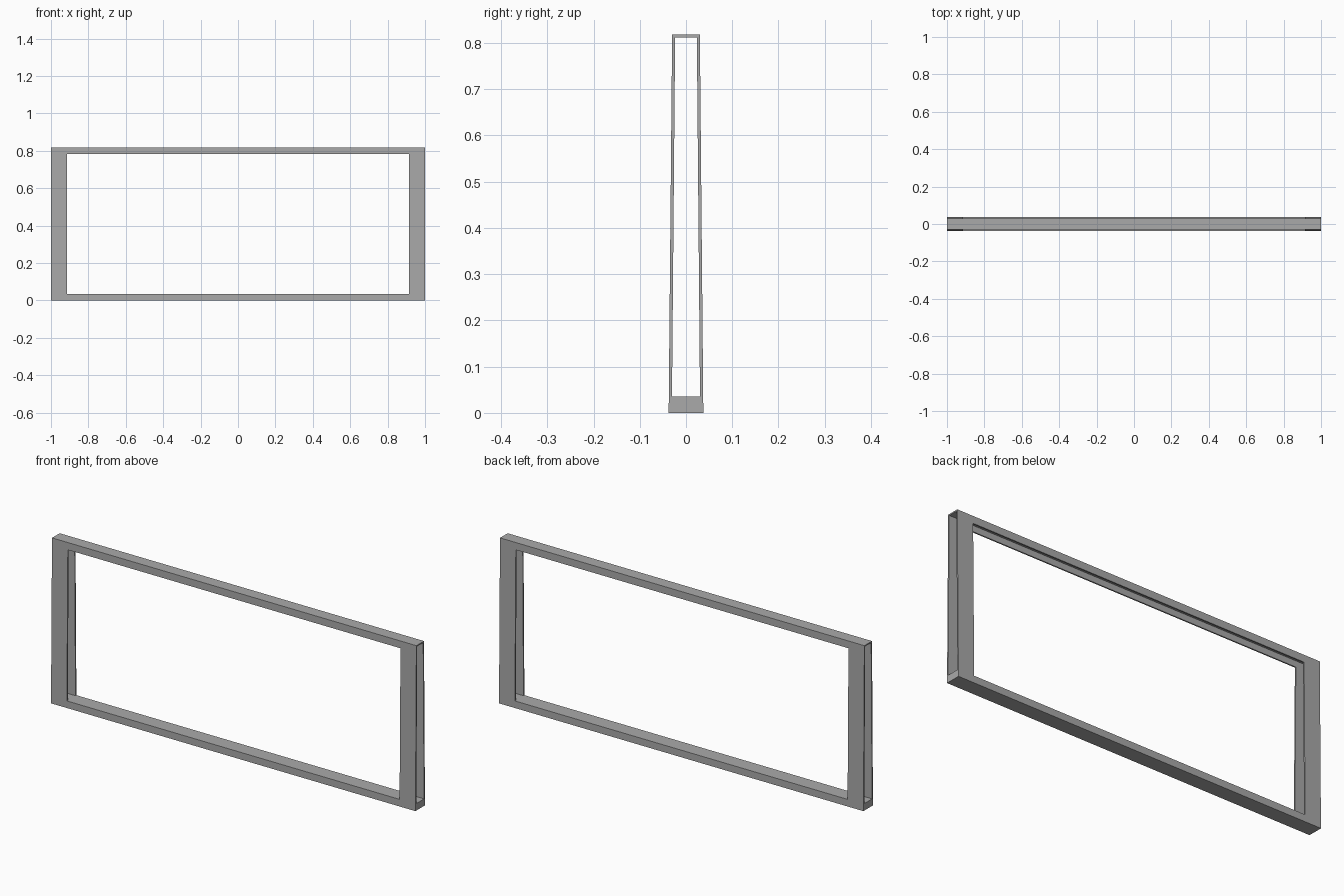
import bpy
import bmesh

if "Cube" in bpy.data.objects:
    bpy.data.objects.remove(bpy.data.objects["Cube"], do_unlink=True)

# Single grey material
grey = bpy.data.materials.new("plain grey")
grey.use_nodes = True
colour = (0.40, 0.40, 0.40, 1)
grey.diffuse_color = colour
grey.node_tree.nodes["Principled BSDF"].inputs["Base Color"].default_value = colour


def tapered_bar(name, half_x, z0, z1, half_y0, half_y1):
    """Block along x whose depth changes from half_y0 at z0 to half_y1 at z1."""
    bm = bmesh.new()
    bmesh.ops.create_cube(bm, size=2)
    for v in bm.verts:
        low = v.co.z < 0
        v.co.x *= half_x
        v.co.y *= half_y0 if low else half_y1
        v.co.z = z0 if low else z1
    mesh = bpy.data.meshes.new(name)
    bm.to_mesh(mesh)
    bm.free()
    mesh.materials.append(grey)
    obj = bpy.data.objects.new(name, mesh)
    bpy.context.collection.objects.link(obj)
    return obj


def cut(target, cutter):
    """Subtract the cutter, apply the result and discard the cutter."""
    cutter.hide_render = True
    mod = target.modifiers.new("cut", 'BOOLEAN')
    mod.operation = 'DIFFERENCE'
    mod.solver = 'EXACT'
    mod.object = cutter
    bpy.context.view_layer.objects.active = target
    bpy.ops.object.modifier_apply(modifier=mod.name)
    bpy.data.objects.remove(cutter, do_unlink=True)


FLOOR = 0.035      # top of the solid bottom rail
# Outer body, narrowing slightly towards the top
frame = tapered_bar("hollow_frame", 1.0, 0.0, 0.818, 0.0375, 0.030)
# Hollow channel running out through both open ends
cut(frame, tapered_bar("channel_cutter", 1.2, FLOOR, 0.812, 0.0303, 0.0235))
# Large window through the front and back walls
cut(frame, tapered_bar("window_cutter", 0.913, FLOOR, 0.782, 0.2, 0.2))
